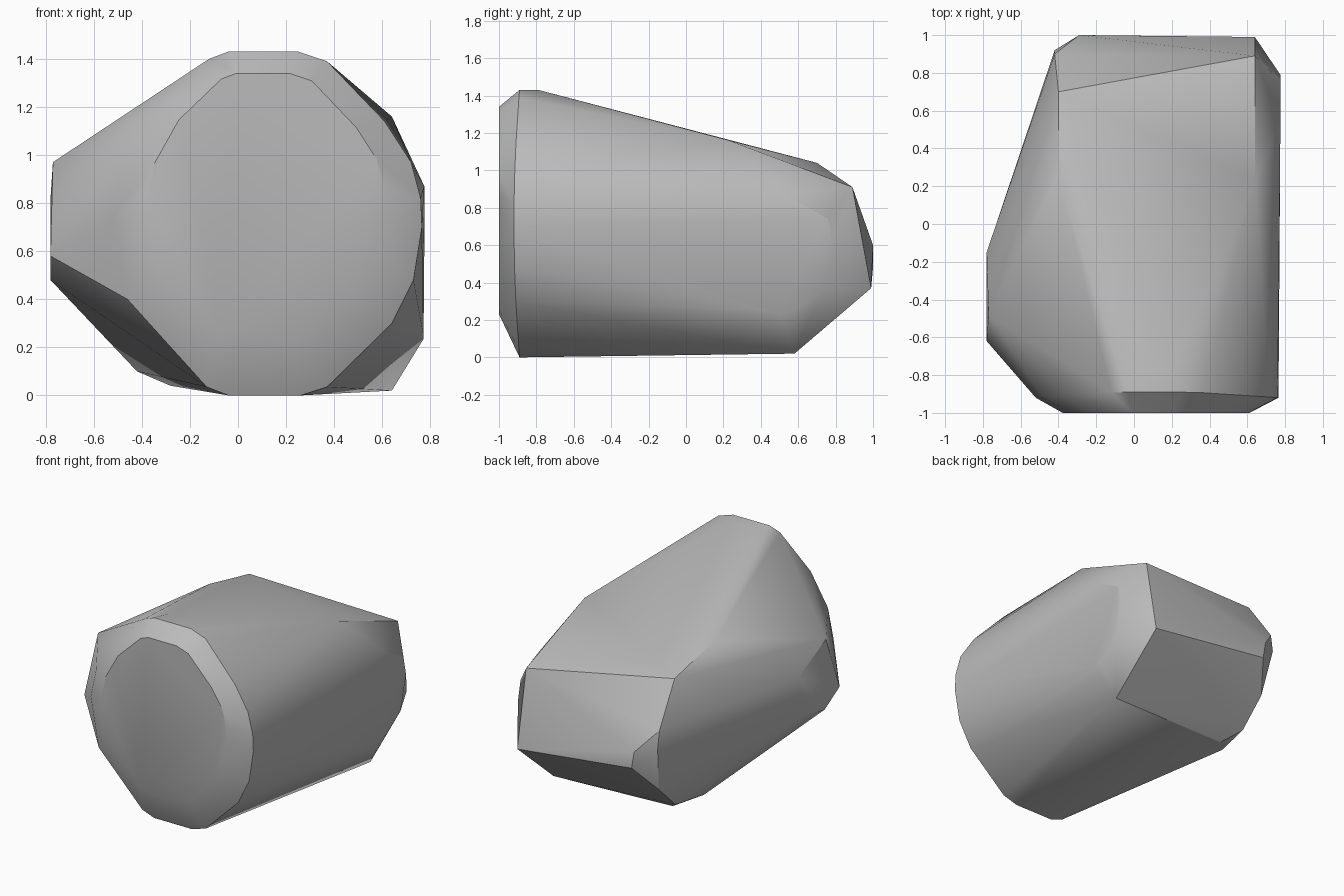
import bpy
import bmesh
import math

cube = bpy.data.objects.get("Cube")
if cube:
    bpy.data.objects.remove(cube, do_unlink=True)

# One plain stone material
stone = bpy.data.materials.new("plain grey stone")
stone.use_nodes = True
grey = (0.5, 0.5, 0.5, 1)
stone.diffuse_color = grey
stone.node_tree.nodes["Principled BSDF"].inputs["Base Color"].default_value = grey

# Outline of the front rim in x and z
rim_outline = [
    (-.04, 0), (.26, 0), (.37, .035), (.64, .3), (.73, .48), (.765, .7),
    (.76, .82), (.72, .97), (.61, 1.14), (.37, 1.39), (.25, 1.43), (-.04, 1.43),
    (-.12, 1.4), (-.35, 1.18), (-.48, .95), (-.52, .75), (-.46, .4), (-.13, .035),
]
rim_middle = .715


def rim_point(x, z):
    """Rim point, curving slightly forward towards the sides."""
    rise = abs(z - rim_middle) / rim_middle
    return (x, -.92 + .03 * rise ** 2, z)


def cap_point(x, z):
    """Matching point on the smaller flat front cap."""
    return (.115 + (x - .12) / 1.3, -1, .785 + (z - rim_middle) / 1.29)


# Corners of the sloping top
top_corners = [
    (0, -.79, 1.43), (.2, -.79, 1.43), (.64, .23, 1.16),
    (-.4, .25, 1.14), (-.4, .7, 1.04),
]

# Flat side with a rounded rear end
flat_side = [
    (.775, .53, .87), (.775, .76, .74), (.775, .79, .6), (.772, .73, .36),
    (.772, .58, .26), (.772, .5, .235), (.772, .42, .25),
]

# Bulge on the opposite side
side_bulge = [
    (-.77, -.48, .97), (-.78, -.62, .58), (-.78, -.15, .82),
    (-.78, -.2, .53), (-.78, -.45, .48),
]

# Rear corners and the rounded rear edge
rear_corners = [
    (.64, .89, .91), (.64, .99, .37), (-.29, 1, .6), (-.27, 1, .48),
    (-.42, .92, .62), (-.42, .9, .75), (-.38, .85, .3),
]

# Underside corners
underside = [
    (.64, .58, .02), (-.28, .55, .04), (-.42, .4, .1), (-.38, .66, .12),
]

points = [rim_point(x, z) for x, z in rim_outline]
points += [cap_point(x, z) for x, z in rim_outline]
points += top_corners + flat_side + side_bulge + rear_corners + underside

# Wrap all corners in one convex skin
bm = bmesh.new()
for point in points:
    bm.verts.new(point)
hull = bmesh.ops.convex_hull(bm, input=bm.verts[:])
spare = {v for v in hull["geom_interior"] + hull["geom_unused"]
         if isinstance(v, bmesh.types.BMVert)}
bmesh.ops.delete(bm, geom=list(spare), context="VERTS")
bmesh.ops.dissolve_limit(bm, angle_limit=math.radians(1),
                         verts=bm.verts[:], edges=bm.edges[:])
bmesh.ops.recalc_face_normals(bm, faces=bm.faces[:])

mesh = bpy.data.meshes.new("boulder")
bm.to_mesh(mesh)
bm.free()
mesh.materials.append(stone)
boulder = bpy.data.objects.new("boulder", mesh)
bpy.context.collection.objects.link(boulder)

# Soft shading with crisp main ridges
bpy.ops.object.select_all(action="DESELECT")
boulder.select_set(True)
bpy.context.view_layer.objects.active = boulder
bpy.ops.object.shade_smooth_by_angle(angle=math.radians(30))
